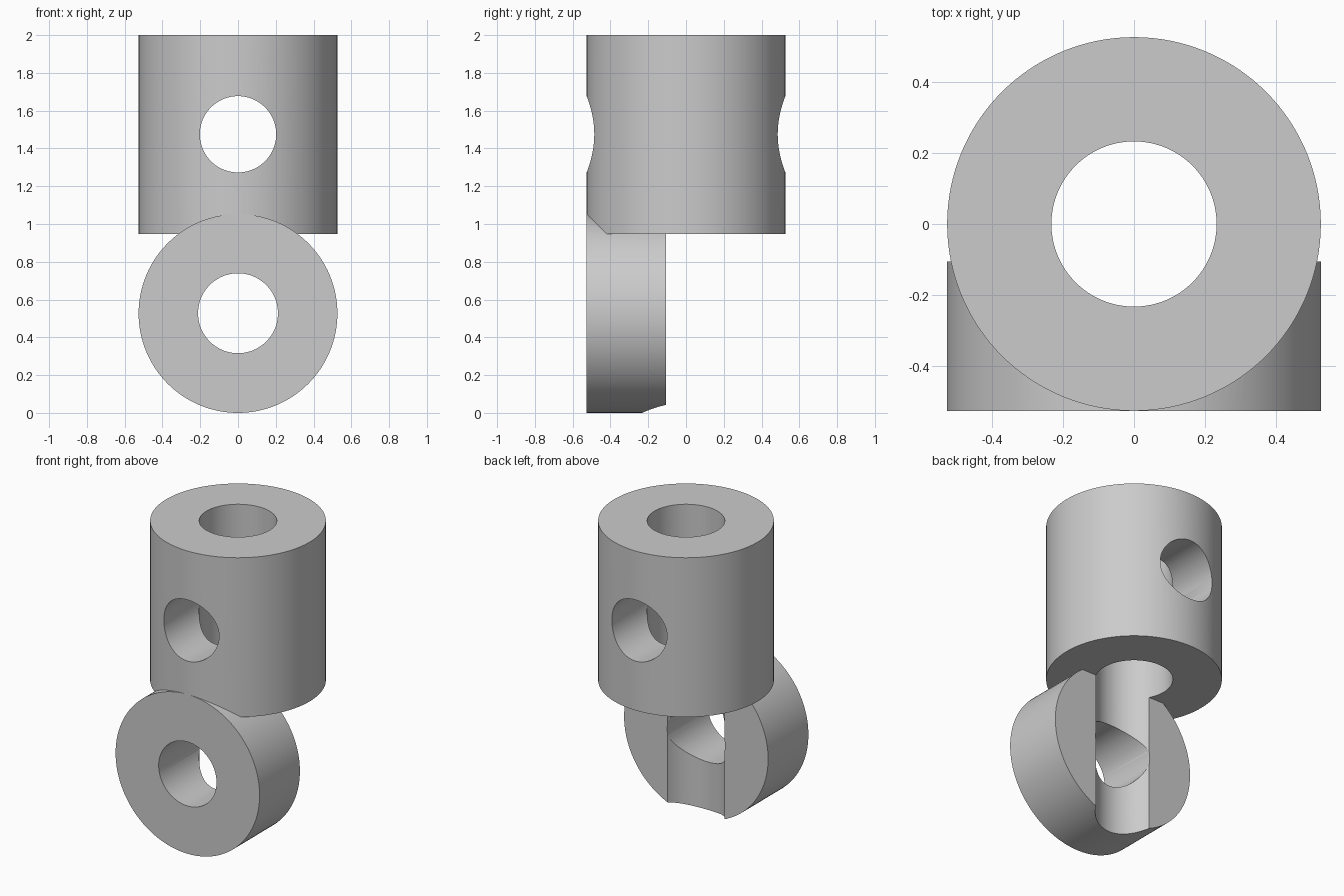
import bpy, math
from mathutils import Matrix

if "Cube" in bpy.data.objects:
    bpy.data.objects.remove(bpy.data.objects["Cube"])

R = 0.5263          # outer radius shared by sleeve and ring
SIDES = 128

grey = bpy.data.materials.new("grey metal")
grey.diffuse_color = (0.6, 0.6, 0.6, 1)
grey.use_nodes = True
grey.node_tree.nodes["Principled BSDF"].inputs["Base Color"].default_value = grey.diffuse_color


def cylinder(name, radius, start, end, axis="Z", height=0.0):
    """Cylinder from start to end along Z, or along Y at the given height."""
    mid = (start + end) / 2
    along_y = axis == "Y"
    bpy.ops.mesh.primitive_cylinder_add(
        vertices=SIDES, radius=radius, depth=end - start,
        location=(0, mid, height) if along_y else (0, 0, mid),
        rotation=(math.pi / 2, 0, 0) if along_y else (0, 0, 0))
    ob = bpy.context.object
    ob.name = name
    ob.data.materials.append(grey)
    return ob


def boolean(target, tool, operation):
    """Apply a boolean and discard the tool."""
    tool.hide_render = True
    mod = target.modifiers.new(operation.lower(), "BOOLEAN")
    mod.operation, mod.object, mod.solver = operation, tool, "EXACT"
    bpy.context.view_layer.objects.active = target
    bpy.ops.object.modifier_apply(modifier=mod.name)
    bpy.data.objects.remove(tool, do_unlink=True)


# Upright sleeve joined to the ring lying across its front edge
clamp = cylinder("sleeve_with_ring", R - 0.0003, 0.9474, 2.0)
ring = cylinder("ring", R, -R, -0.1053, "Y", R)
boolean(clamp, ring, "UNION")

# Vertical bore, which also grooves the back of the ring
boolean(clamp, cylinder("bore", 0.2325, -0.5, 2.5), "DIFFERENCE")
# Ring hole and cross hole, both front to back
boolean(clamp, cylinder("ring_hole", 0.2115, -1, 1, "Y", 0.5275), "DIFFERENCE")
boolean(clamp, cylinder("cross_hole", 0.202, -1, 1, "Y", 1.475), "DIFFERENCE")

# Bake the transform, keep one material, smooth the round walls
clamp.data.transform(clamp.matrix_world)
clamp.matrix_world = Matrix.Identity(4)
clamp.data.materials.clear()
clamp.data.materials.append(grey)
for poly in clamp.data.polygons:
    poly.material_index = 0
bpy.ops.object.select_all(action="DESELECT")
clamp.select_set(True)
bpy.context.view_layer.objects.active = clamp
bpy.ops.object.shade_smooth_by_angle(angle=math.radians(30))
